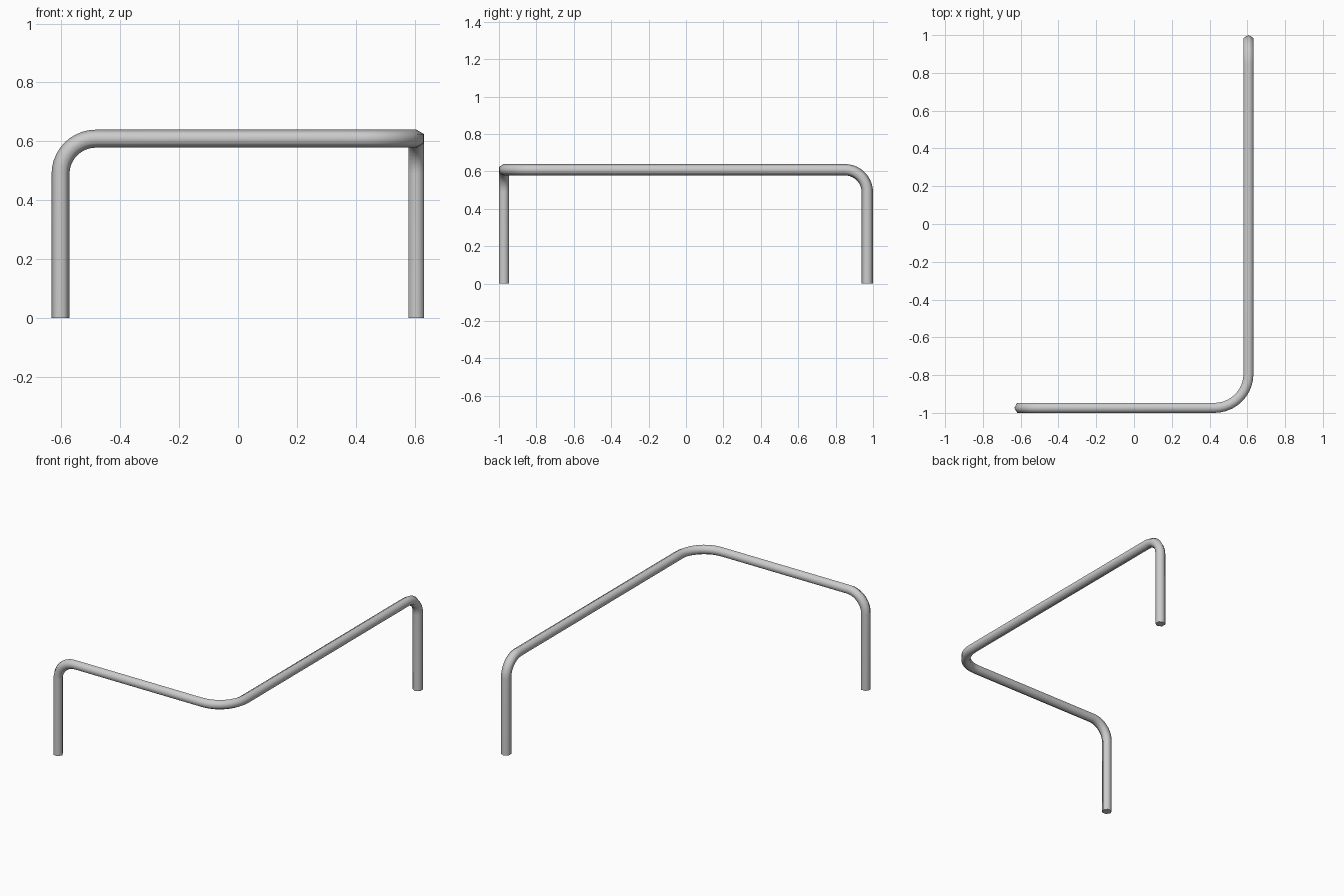
import bpy, bmesh
from math import pi, sin, cos
from mathutils import Vector

if "Cube" in bpy.data.objects:
    bpy.data.objects.remove(bpy.data.objects["Cube"])

SIDES, R, BEND_STEPS = 6, 0.0305, 10

# corner points of the rail with the bend radius at each
corners = [
    ((-0.603, -0.9735, 0), 0),
    ((-0.603, -0.9735, 0.609), 0.12),
    ((0.606, -0.9735, 0.609), 0.18),
    ((0.606, 0.9695, 0.609), 0.12),
    ((0.606, 0.9695, 0), 0),
]


def rounded_path(corners):
    """Points and tangents along the path, with each right-angle corner rounded."""
    pts = [Vector(c) for c, _ in corners]
    path = [(pts[0], (pts[1] - pts[0]).normalized())]
    for i in range(1, len(pts) - 1):
        a = (pts[i] - pts[i - 1]).normalized()
        b = (pts[i + 1] - pts[i]).normalized()
        r = corners[i][1]
        centre = pts[i] - a * r + b * r
        for k in range(BEND_STEPS + 1):
            t = pi / 2 * k / BEND_STEPS
            path.append((centre + r * (a * sin(t) - b * cos(t)),
                         a * cos(t) + b * sin(t)))
    path.append((pts[-1], (pts[-1] - pts[-2]).normalized()))
    return path


def sweep(name, path, normal):
    """Sweep a hexagonal section along the path without twist."""
    bm = bmesh.new()
    rings, prev = [], path[0][1]
    for p, t in path:
        normal = prev.rotation_difference(t) @ normal
        side = t.cross(normal)
        rings.append([bm.verts.new(p + R * (normal * cos(2 * pi * j / SIDES)
                                            + side * sin(2 * pi * j / SIDES)))
                      for j in range(SIDES)])
        prev = t
    for r0, r1 in zip(rings, rings[1:]):
        for j in range(SIDES):
            k = (j + 1) % SIDES
            bm.faces.new((r0[j], r0[k], r1[k], r1[j]))
    # end caps
    bm.faces.new(rings[0][::-1])
    bm.faces.new(rings[-1])
    bmesh.ops.recalc_face_normals(bm, faces=bm.faces)
    mesh = bpy.data.meshes.new(name)
    bm.to_mesh(mesh)
    bm.free()
    obj = bpy.data.objects.new(name, mesh)
    bpy.context.collection.objects.link(obj)
    return obj


# bent corner handrail
rail = sweep("corner_handrail", rounded_path(corners), Vector((-1, 0, 0)))
bpy.context.view_layer.objects.active = rail
rail.select_set(True)
bpy.ops.object.shade_smooth_by_angle(angle=pi * 65 / 180)
